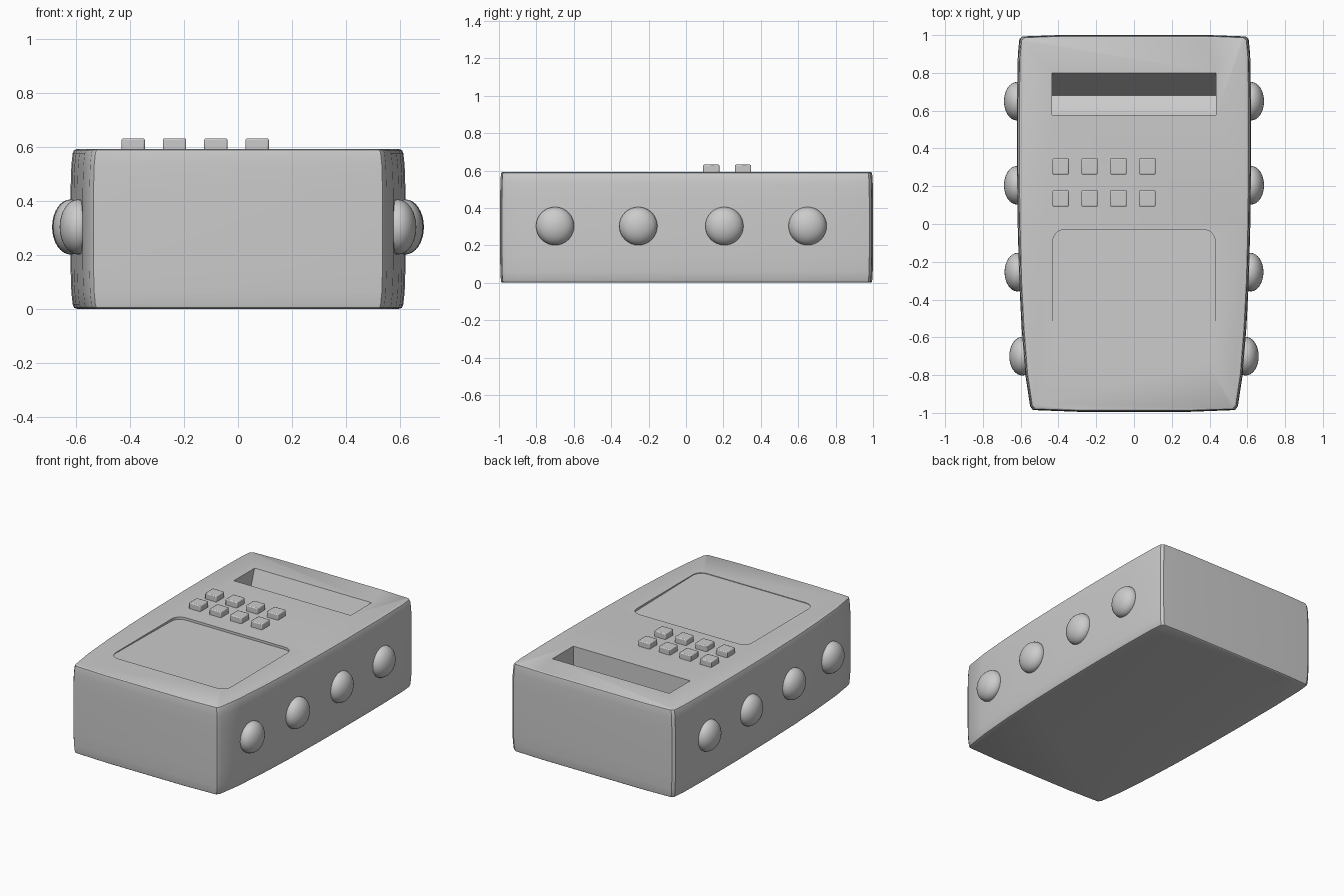
import bpy
import bmesh
import math

cube = bpy.data.objects.get("Cube")
if cube:
    bpy.data.objects.remove(cube, do_unlink=True)


def add_object(name, bm):
    bmesh.ops.recalc_face_normals(bm, faces=bm.faces)
    mesh = bpy.data.meshes.new(name)
    bm.to_mesh(mesh)
    bm.free()
    obj = bpy.data.objects.new(name, mesh)
    bpy.context.collection.objects.link(obj)
    return obj


def smooth(obj, angle=30):
    bpy.ops.object.select_all(action='DESELECT')
    obj.select_set(True)
    bpy.context.view_layer.objects.active = obj
    bpy.ops.object.shade_smooth_by_angle(angle=math.radians(angle))


def loft(name, rings):
    """Skin closed rings of equal length and cap both ends."""
    bm = bmesh.new()
    loops = [[bm.verts.new(p) for p in ring] for ring in rings]
    n = len(loops[0])
    for low, high in zip(loops, loops[1:]):
        for i in range(n):
            j = (i + 1) % n
            bm.faces.new((low[i], low[j], high[j], high[i]))
    bm.faces.new(loops[0])
    bm.faces.new(loops[-1])
    return add_object(name, bm)


def cut(target, cutter):
    mod = target.modifiers.new(cutter.name, 'BOOLEAN')
    mod.operation = 'DIFFERENCE'
    mod.solver = 'EXACT'
    mod.object = cutter
    bpy.context.view_layer.objects.active = target
    bpy.ops.object.modifier_apply(modifier=mod.name)
    bpy.data.objects.remove(cutter, do_unlink=True)


# Casing: tapered plan outline, stacked with slightly softened rims
TOP = 0.592
side = [(0.30, -0.994), (0.535, -0.985), (0.55, -0.965), (0.575, -0.8),
        (0.595, -0.55), (0.608, -0.3), (0.616, 0), (0.62, 0.3),
        (0.62, 0.65), (0.615, 0.9), (0.607, 0.98), (0.59, 0.993), (0.4, 1)]
outline = side + [(-x, y) for x, y in reversed(side)]
rim = [(0, 0.025), (0.004, 0.013), (0.016, 0.008), (0.06, 0.003), (0.15, 0)]
levels = rim + [(TOP - z, inset) for z, inset in reversed(rim)]
casing = loft("casing", [[(x * (1 - d / 0.62), y * (1 - d / 2), z)
                          for x, y in outline] for z, d in levels])

# Slot with a sloping rear wall
slot_profile = [(0.805, 0.61), (0.68, 0.26), (0.615, 0.30),
                (0.577, 0.305), (0.577, 0.61)]
slot = loft("slot_cutter", [[(x, y, z) for y, z in slot_profile]
                            for x in (-0.435, 0.435)])
cut(casing, slot)

# Shallow panel, deepest along its rear edge
panel_outline = []
for cx, cy, start in ((0.37, -0.09, 0), (-0.37, -0.09, 90),
                      (-0.37, -0.69, 180), (0.37, -0.69, 270)):
    for step in range(5):
        a = math.radians(start + step * 22.5)
        panel_outline.append((cx + 0.06 * math.cos(a), cy + 0.06 * math.sin(a)))
panel = loft("panel_cutter", [
    [(x, y, TOP - 0.004 - 0.012 * (y + 0.75) / 0.72) for x, y in panel_outline],
    [(x, y, TOP + 0.03) for x, y in panel_outline]])
cut(casing, panel)
smooth(casing)

# Two rows of keys
for row, y in enumerate((0.305, 0.135)):
    for col in range(4):
        bm = bmesh.new()
        bmesh.ops.create_cube(bm, size=1)
        bmesh.ops.scale(bm, vec=(0.086, 0.086, 0.05), verts=bm.verts)
        bmesh.ops.translate(bm, vec=(-0.388 + col * 0.153, y, 0.606), verts=bm.verts)
        key = add_object(f"key_{row + 1}_{col + 1}", bm)
        bevel = key.modifiers.new("soft_edges", 'BEVEL')
        bevel.width = 0.006
        bevel.segments = 2
        smooth(key)

# Domed studs along both sides
for label, sign in (("left", 1), ("right", -1)):
    for i, (x, y) in enumerate(((0.592, -0.7), (0.617, -0.255),
                                (0.62, 0.205), (0.62, 0.65))):
        bm = bmesh.new()
        bmesh.ops.create_uvsphere(bm, u_segments=32, v_segments=16, radius=0.102)
        bmesh.ops.scale(bm, vec=(0.67, 1, 1), verts=bm.verts)
        bmesh.ops.translate(bm, vec=(sign * x, y, 0.303), verts=bm.verts)
        smooth(add_object(f"{label}_stud_{i + 1}", bm), 60)
